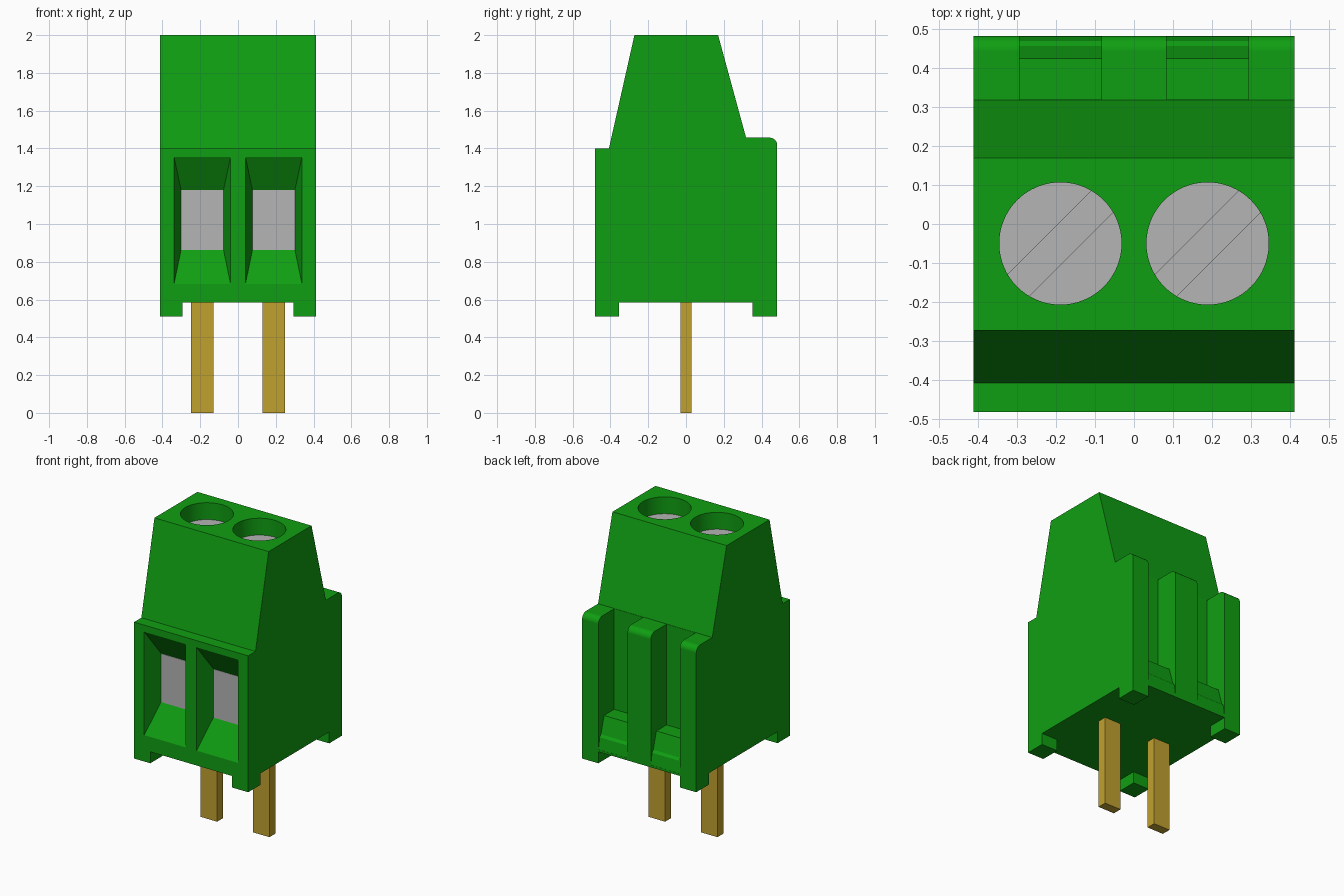
import bpy, bmesh, math
from mathutils import Matrix

cube = bpy.data.objects.get("Cube")
if cube:
    bpy.data.objects.remove(cube, do_unlink=True)


def material(name, rgb):
    m = bpy.data.materials.new(name)
    m.diffuse_color = (*rgb, 1)
    m.use_nodes = True
    m.node_tree.nodes["Principled BSDF"].inputs["Base Color"].default_value = (*rgb, 1)
    return m


GREEN = material("green plastic", (0.005, 0.345, 0.006))
GREY = material("grey metal", (0.46, 0.46, 0.46))
GOLD = material("gold pin", (0.53, 0.355, 0.028))


def make(name, bm, mat=None):
    bmesh.ops.recalc_face_normals(bm, faces=bm.faces)
    me = bpy.data.meshes.new(name)
    bm.to_mesh(me)
    bm.free()
    ob = bpy.data.objects.new(name, me)
    bpy.context.collection.objects.link(ob)
    if mat:
        me.materials.append(mat)
    return ob


def box(name, x, y, z, mat=None):
    bm = bmesh.new()
    bmesh.ops.create_cube(bm, size=1)
    for v in bm.verts:
        v.co = [(a + b) / 2 + c * (b - a) for c, (a, b) in zip(v.co, (x, y, z))]
    return make(name, bm, mat)


def side_extrusion(name, profile, x0, x1, mat=None):
    """Extrude a (y, z) outline along x."""
    bm = bmesh.new()
    face = bm.faces.new([bm.verts.new((x0, y, z)) for y, z in profile])
    out = bmesh.ops.extrude_face_region(bm, geom=[face])
    for v in out["geom"]:
        if isinstance(v, bmesh.types.BMVert):
            v.co.x = x1
    return make(name, bm, mat)


def cylinder(name, x, y, r, z0, z1, mat=None):
    bm = bmesh.new()
    bmesh.ops.create_cone(bm, cap_ends=True, segments=64, radius1=r, radius2=r,
                          depth=z1 - z0, matrix=Matrix.Translation((x, y, (z0 + z1) / 2)))
    return make(name, bm, mat)


def funnel(name, x):
    """Tapered wire opening, wide at the front and narrow inside."""
    bm = bmesh.new()
    rings = []
    for y, hw, zb, zt in ((-0.503, 0.156, 0.652, 1.385), (-0.363, 0.1125, 0.862, 1.18)):
        rings.append([bm.verts.new(p) for p in
                      ((x - hw, y, zb), (x + hw, y, zb), (x + hw, y, zt), (x - hw, y, zt))])
    a, b = rings
    bm.faces.new(a)
    bm.faces.new(b)
    for i in range(4):
        j = (i + 1) % 4
        bm.faces.new((a[i], a[j], b[j], b[i]))
    return make(name, bm)


def cut(target, cutter):
    cutter.hide_render = True
    mod = target.modifiers.new("cut", 'BOOLEAN')
    mod.operation, mod.solver, mod.object = 'DIFFERENCE', 'EXACT', cutter
    activate(target)
    bpy.ops.object.modifier_apply(modifier=mod.name)
    bpy.data.objects.remove(cutter, do_unlink=True)


def activate(ob):
    bpy.ops.object.select_all(action='DESELECT')
    ob.select_set(True)
    bpy.context.view_layer.objects.active = ob


# Housing: side outline with a rounded rear shoulder
R = 0.04
shoulder = [(0.483 - R + R * math.cos(i * math.pi / 16), 1.457 - R + R * math.sin(i * math.pi / 16))
            for i in range(9)]
housing = side_extrusion("housing", [(-0.483, 0.51), (0.483, 0.51)] + shoulder + [
    (0.318, 1.457), (0.17, 2.0), (-0.273, 2.0), (-0.408, 1.4), (-0.483, 1.4)],
    -0.412, 0.412, GREEN)

# Underside clearance, leaving four corner feet
cut(housing, box("foot_gap_x", (-0.295, 0.295), (-0.6, 0.6), (0.4, 0.585)))
cut(housing, box("foot_gap_y", (-0.6, 0.6), (-0.355, 0.352), (0.4, 0.585)))

CX, HOLE_Y, HOLE_R = 0.189, -0.05, 0.157
groove = [(0.32, 1.6), (0.32, 0.80), (0.425, 0.80), (0.457, 0.69), (0.47, 0.675),
          (0.482, 0.60), (0.6, 0.60), (0.6, 1.6)]

for side, s in (("left", 1), ("right", -1)):
    # Rear groove with a sloped catch at the bottom
    cut(housing, side_extrusion("groove", groove, s * 0.084, s * 0.294))
    # Wire opening and screw well
    cut(housing, funnel("opening", s * CX))
    cut(housing, cylinder("well", s * CX, HOLE_Y, HOLE_R, 1.70, 2.1))

    # Clamp plate at the end of the opening
    box(f"{side}_clamp", (s * CX - 0.112, s * CX + 0.112), (-0.365, -0.30), (0.863, 1.179), GREY)

    # Slotted screw head
    screw = cylinder(f"{side}_screw", s * CX, HOLE_Y, HOLE_R, 1.70, 1.89, GREY)
    slot = box("slot", (-0.3, 0.3), (-0.039, 0.039), (1.84, 2.0))
    slot.data.transform(Matrix.Translation((s * CX, HOLE_Y, 0)) @ Matrix.Rotation(math.pi / 4, 4, 'Z'))
    cut(screw, slot)
    activate(screw)
    bpy.ops.object.shade_smooth_by_angle(angle=math.radians(25))

    # Solder pin
    box(f"{side}_pin", (s * CX - 0.059, s * CX + 0.059), (-0.03, 0.03), (0, 0.60), GOLD)

# Smooth wells and shoulder, keeping flat faces flat
activate(housing)
bpy.ops.object.shade_smooth_by_angle(angle=math.radians(14))
normals = housing.modifiers.new("weighted_normals", 'WEIGHTED_NORMAL')
normals.keep_sharp = True
